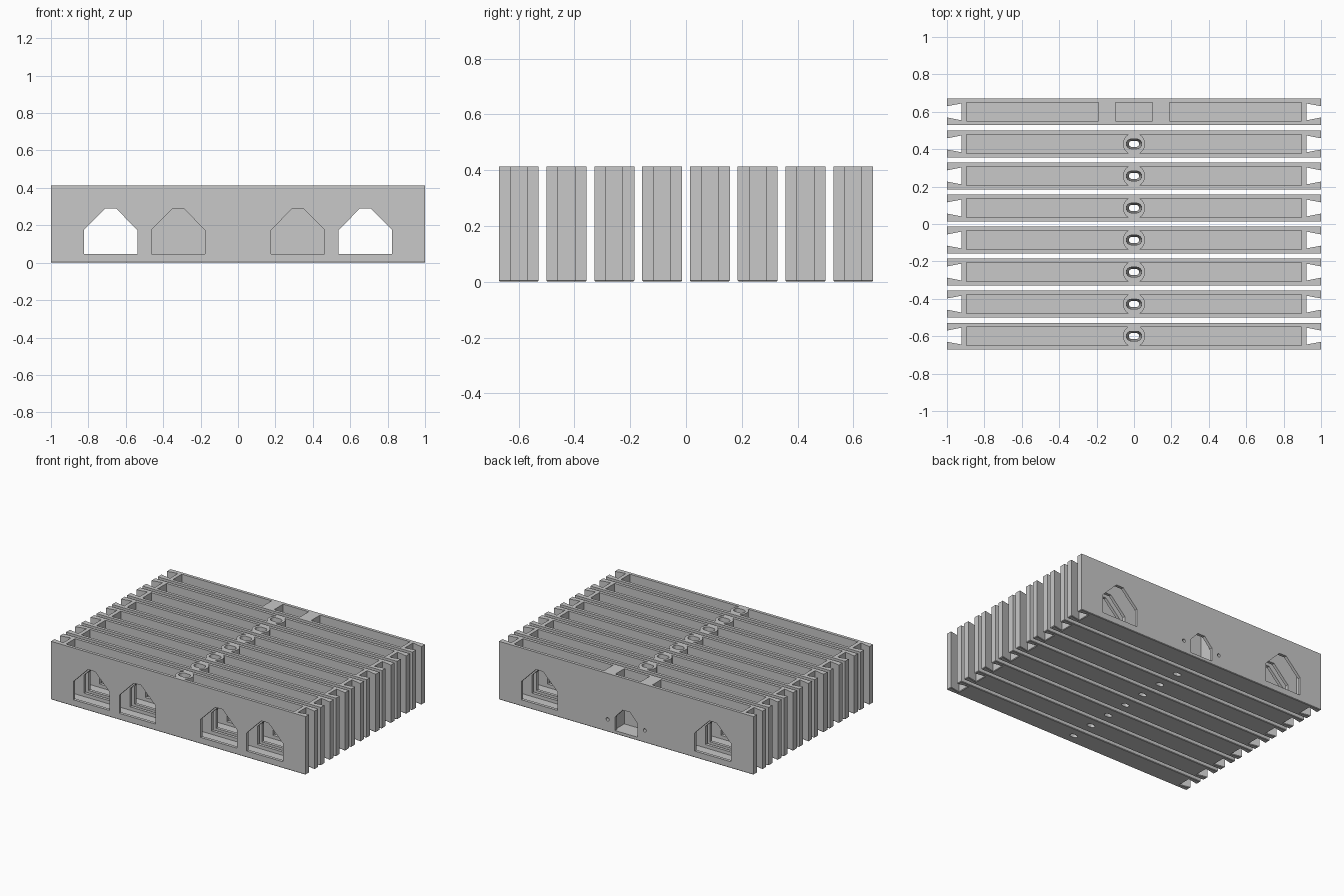
import bpy, bmesh, math
from mathutils import Vector

cube = bpy.data.objects.get("Cube")
if cube:
    bpy.data.objects.remove(cube, do_unlink=True)

HEIGHT, HALF, COUNT = 0.414, 0.0715, 8
PITCH = (1.342 - 2 * HALF) / (COUNT - 1)
FLOOR, WALL = 0.022, 0.05          # pocket floor height, pocket half width
END, POST = 0.896, 0.059           # pocket end, post radius

grey = bpy.data.materials.new("light grey")
grey.use_nodes = True
colour = (0.58, 0.58, 0.58, 1)
grey.diffuse_color = colour
grey.node_tree.nodes["Principled BSDF"].inputs["Base Color"].default_value = colour


def loft(bm, start, end):
    """Closed solid between two matching rings of points."""
    a = [bm.verts.new(p) for p in start]
    b = [bm.verts.new(p) for p in end]
    n = len(a)
    base = bm.faces.new(a[::-1])
    bm.faces.new(b)
    for i in range(n):
        j = (i + 1) % n
        bm.faces.new((a[i], a[j], b[j], b[i]))
    return base


def upright(bm, outline, z0, z1):
    return loft(bm, [(x, y, z0) for x, y in outline], [(x, y, z1) for x, y in outline])


def through(bm, outline, y0, y1):
    return loft(bm, [(x, y0, z) for x, z in outline], [(x, y1, z) for x, z in outline])


def finish(bm, name):
    bmesh.ops.recalc_face_normals(bm, faces=bm.faces[:])
    mesh = bpy.data.meshes.new(name)
    bm.to_mesh(mesh)
    bm.free()
    mesh.materials.append(grey)
    obj = bpy.data.objects.new(name, mesh)
    bpy.context.collection.objects.link(obj)
    return obj


def cutter(name, build):
    bm = bmesh.new()
    build(bm)
    obj = finish(bm, name)
    obj.hide_render = True
    return obj


def rect(x0, x1):
    return [(x0, -WALL), (x1, -WALL), (x1, WALL), (x0, WALL)]


def arch(cx, half, sill, shoulder, top, flat):
    return [(cx - half, sill), (cx + half, sill), (cx + half, shoulder),
            (cx + flat, top), (cx - flat, top), (cx - half, shoulder)]


def stadium(half_x, r, z):
    pts = []
    for side in (1, -1):
        for i in range(9):
            a = math.pi * (i / 8 - 0.5)
            pts.append((side * (half_x - r + r * math.cos(a)), side * r * math.sin(a), z))
    return pts


# Long pockets that stop against a round centre post
def post_pockets(bm):
    limit = math.asin(WALL / POST)
    for s in (1, -1):
        arc = [(s * POST * math.cos(a), POST * math.sin(a))
               for a in (limit * (1 - i / 6) for i in range(13))]
        upright(bm, arc + [(s * END, -WALL), (s * END, WALL)], FLOOR, 1)


# Three pockets separated by solid webs
def web_pockets(bm):
    for x0, x1 in ((-END, -0.19), (-0.1, 0.1), (0.19, END)):
        upright(bm, rect(x0, x1), FLOOR, 1)


# Arched windows through both walls
def windows(centres):
    def build(bm):
        for cx in centres:
            through(bm, arch(cx, 0.143, 0.046, 0.175, 0.291, 0.028), -0.2, 0.2)
    return build


# Tapered slot down the post
def slot(bm):
    loft(bm, stadium(0.028, 0.016, -0.001), stadium(0.041, 0.026, HEIGHT + 0.001))


# Small door and two screw holes in the rear face
def rear_openings(bm):
    through(bm, arch(0, 0.088, 0.024, 0.12, 0.185, 0.028), 0, 0.2)
    for s in (1, -1):
        hole = [(s * 0.146 + 0.012 * math.cos(i * math.pi / 8),
                 0.088 + 0.012 * math.sin(i * math.pi / 8)) for i in range(16)]
        through(bm, hole, 0, 0.2)


# Slab with dovetail notches at the ends and a chamfered foot
def slab(name, cutters):
    bm = bmesh.new()
    right = [(1, -HALF), (1, -0.03), (0.923, -0.045),
             (0.923, 0.045), (1, 0.03), (1, HALF)]
    outline = right + [(-x, -y) for x, y in right]
    base = upright(bm, outline, 0, HEIGHT)
    bmesh.ops.recalc_face_normals(bm, faces=bm.faces[:])
    bmesh.ops.bevel(bm, geom=base.edges[:], offset=0.004, segments=1, affect='EDGES')
    obj = finish(bm, name)
    for c in cutters:
        mod = obj.modifiers.new(c.name, 'BOOLEAN')
        mod.operation, mod.solver, mod.object = 'DIFFERENCE', 'EXACT', c
    bpy.context.view_layer.update()
    result = bpy.data.meshes.new_from_object(
        obj.evaluated_get(bpy.context.evaluated_depsgraph_get()))
    obj.modifiers.clear()
    obj.data = result
    return obj


all_windows = (-0.681, -0.32, 0.32, 0.681)
tools = {
    "post_pocket_cutter": post_pockets, "web_pocket_cutter": web_pockets,
    "window_cutter": windows(all_windows), "outer_window_cutter": windows(all_windows[::3]),
    "slot_cutter": slot, "rear_cutter": rear_openings,
}
tools = {name: cutter(name, build) for name, build in tools.items()}

front = slab("slab_1", [tools[n] for n in ("post_pocket_cutter", "window_cutter", "slot_cutter")])
rear = slab("rear_slab", [tools[n] for n in ("web_pocket_cutter", "outer_window_cutter", "rear_cutter")])
for c in tools.values():
    bpy.data.objects.remove(c, do_unlink=True)

# Row of identical slabs, closed by the rear slab
row = [front]
for i in range(1, COUNT - 1):
    copy = bpy.data.objects.new(f"slab_{i + 1}", front.data)
    bpy.context.collection.objects.link(copy)
    row.append(copy)
row.append(rear)
for i, obj in enumerate(row):
    obj.location = Vector((0, (i - (COUNT - 1) / 2) * PITCH, 0))
